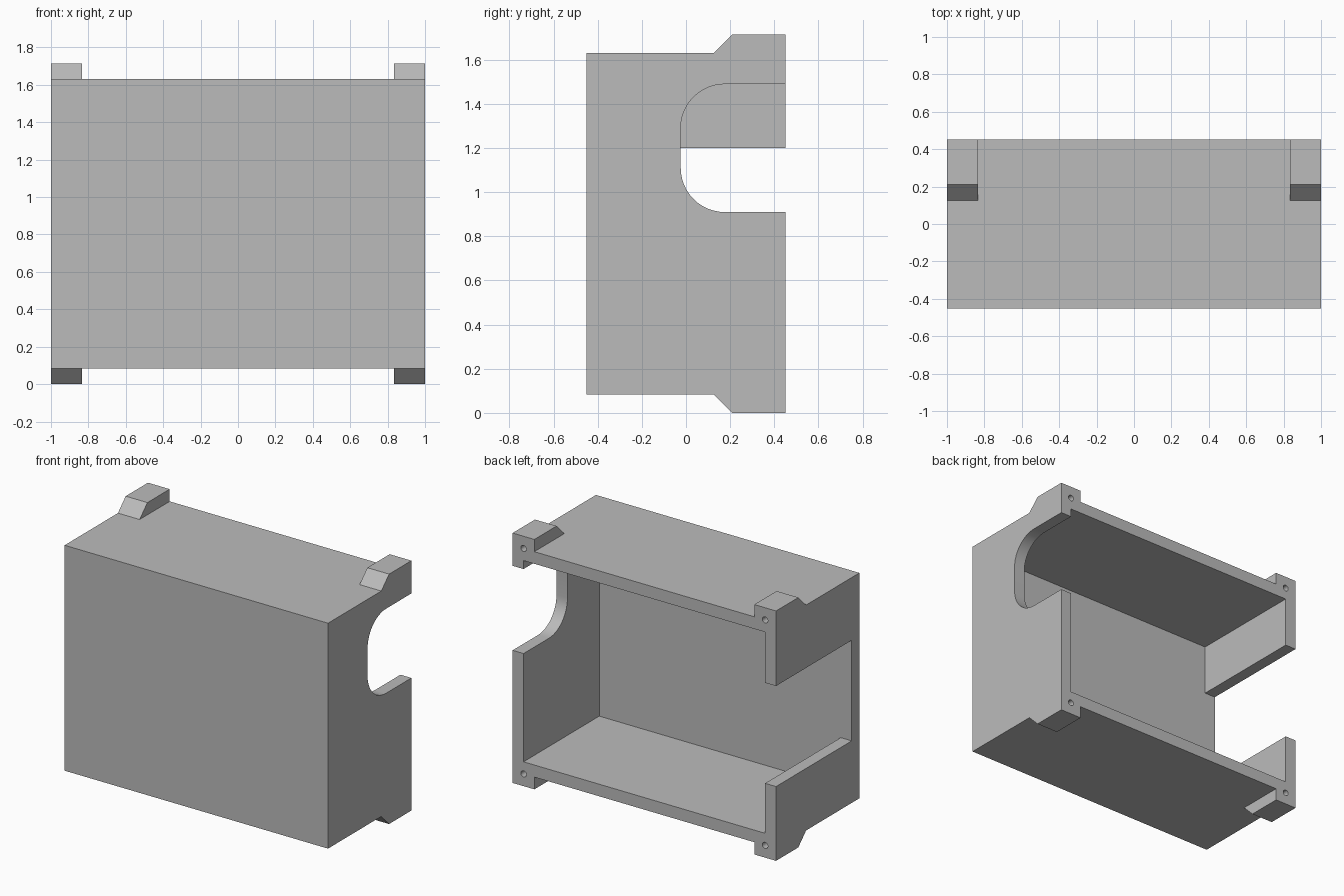
import bpy
import bmesh
from math import cos, sin, pi, radians
from mathutils import Matrix, Vector

default = bpy.data.objects.get("Cube")
if default:
    bpy.data.objects.remove(default, do_unlink=True)

# Overall dimensions
HALF_X, HALF_Y = 1.0, 0.452
BOTTOM, TOP, HEIGHT = 0.084, 1.631, 1.715
WALL = 0.083
LUG_WIDTH = 0.165
MID_Z = HEIGHT / 2

grey = bpy.data.materials.new("light grey")
grey.use_nodes = True
colour = (0.5, 0.5, 0.5, 1)
grey.diffuse_color = colour
grey.node_tree.nodes["Principled BSDF"].inputs["Base Color"].default_value = colour


def to_object(name, bm):
    bmesh.ops.recalc_face_normals(bm, faces=bm.faces[:])
    mesh = bpy.data.meshes.new(name)
    bm.to_mesh(mesh)
    bm.free()
    mesh.materials.append(grey)
    obj = bpy.data.objects.new(name, mesh)
    bpy.context.collection.objects.link(obj)
    return obj


def box(name, low, high):
    low, high = Vector(low), Vector(high)
    bm = bmesh.new()
    bmesh.ops.create_cube(bm, size=1)
    bmesh.ops.scale(bm, vec=high - low, verts=bm.verts)
    bmesh.ops.translate(bm, vec=(low + high) / 2, verts=bm.verts)
    return to_object(name, bm)


def prism(name, profile, x0, x1):
    """Extrude a y-z profile along x."""
    bm = bmesh.new()
    face = bm.faces.new([bm.verts.new((x0, y, z)) for y, z in profile])
    result = bmesh.ops.extrude_face_region(bm, geom=[face])
    moved = [v for v in result["geom"] if isinstance(v, bmesh.types.BMVert)]
    bmesh.ops.translate(bm, vec=(x1 - x0, 0, 0), verts=moved)
    return to_object(name, bm)


def combine(target, tool, operation):
    bpy.context.view_layer.objects.active = target
    mod = target.modifiers.new(tool.name, "BOOLEAN")
    mod.operation = operation
    mod.solver = "EXACT"
    mod.object = tool
    bpy.ops.object.modifier_apply(modifier=mod.name)
    bpy.data.objects.remove(tool, do_unlink=True)


# Open-backed box shell
housing = box("housing", (-HALF_X, -HALF_Y, BOTTOM), (HALF_X, HALF_Y, TOP))
inner = HALF_X - WALL
cavity = box("cavity", (-inner, WALL - HALF_Y, BOTTOM + WALL), (inner, 1, TOP - WALL))
combine(housing, cavity, "DIFFERENCE")

# Chamfered mounting lugs at the four rear corners
root = TOP - 0.04
rise = HEIGHT - root
upper = [(0.21 - rise, root), (0.21, HEIGHT), (HALF_Y, HEIGHT), (HALF_Y, root)]
lower = [(y, HEIGHT - z) for y, z in upper]
for side in (-1, 1):
    for profile in (upper, lower):
        lug = prism("lug", profile, side * (HALF_X - LUG_WIDTH), side * HALF_X)
        combine(housing, lug, "UNION")

# Rounded notch in the +x wall
radius, notch_y, notch_low, notch_high = 0.2, -0.024, 0.91, 1.49
steps = 12
arc = [(radius * cos(pi / 2 * i / steps), radius * sin(pi / 2 * i / steps))
       for i in range(steps + 1)]
centre_y = notch_y + radius
notch = [(centre_y - s, notch_high - radius + c) for c, s in arc]
notch += [(centre_y - c, notch_low + radius - s) for c, s in arc]
notch += [(1, notch_low), (1, notch_high)]
combine(housing, prism("rounded_notch", notch, inner - 0.05, 1.2), "DIFFERENCE")

# Square notch in the -x wall
square = box("square_notch", (-1.2, WALL - HALF_Y, 0.51), (0.05 - inner, 1, 1.2))
combine(housing, square, "DIFFERENCE")

# Blind screw holes in the rear corners
for x in (-inner, inner):
    for z in (BOTTOM, TOP):
        bm = bmesh.new()
        bmesh.ops.create_cone(
            bm, cap_ends=True, segments=20, radius1=0.021, radius2=0.021, depth=0.4,
            matrix=Matrix.Translation((x, HALF_Y, z)) @ Matrix.Rotation(pi / 2, 4, "X"))
        combine(housing, to_object("screw_hole", bm), "DIFFERENCE")

# Smooth curves, crisp edges
bpy.ops.object.select_all(action="DESELECT")
housing.select_set(True)
bpy.context.view_layer.objects.active = housing
bpy.ops.object.shade_smooth_by_angle(angle=radians(30))
